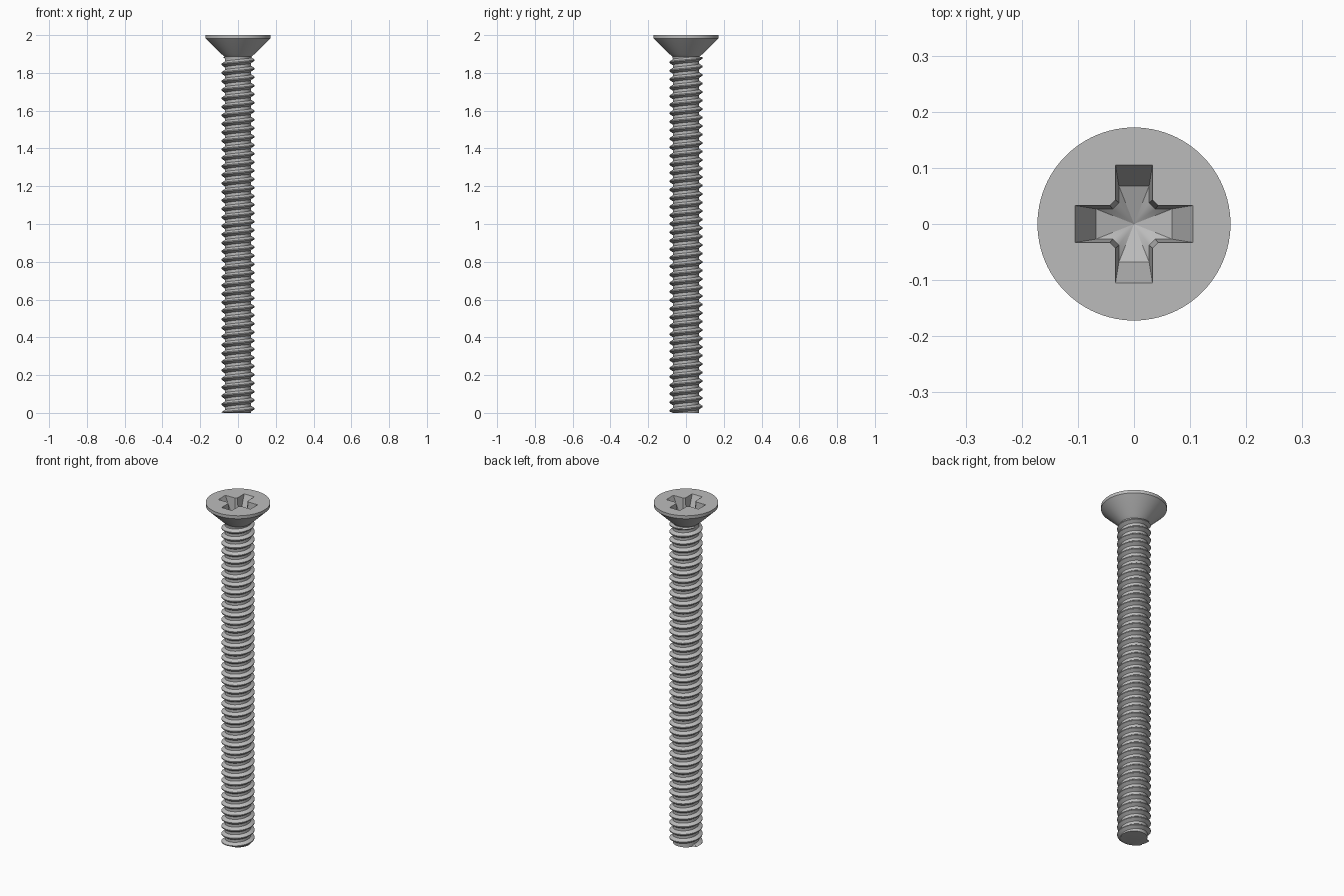
import bpy, bmesh, math

if "Cube" in bpy.data.objects:
    bpy.data.objects.remove(bpy.data.objects["Cube"], do_unlink=True)

steel = bpy.data.materials.new("grey steel")
steel.use_nodes = True
grey = (0.5, 0.5, 0.5, 1)
steel.diffuse_color = grey
steel.node_tree.nodes["Principled BSDF"].inputs["Base Color"].default_value = grey

ROOT, CREST = 0.07, 0.088
PITCH, SHANK_TOP = 0.045, 1.885


def finish(bm, name):
    bmesh.ops.recalc_face_normals(bm, faces=bm.faces)
    mesh = bpy.data.meshes.new(name)
    bm.to_mesh(mesh)
    bm.free()
    mesh.materials.append(steel)
    obj = bpy.data.objects.new(name, mesh)
    bpy.context.collection.objects.link(obj)
    return obj


def select_only(obj):
    bpy.ops.object.select_all(action='DESELECT')
    obj.select_set(True)
    bpy.context.view_layer.objects.active = obj


def stack(bm, loops):
    """Join closed loops of points into a skin; return the vertex rings."""
    rings = [[bm.verts.new(p) for p in loop] for loop in loops]
    for a, b in zip(rings, rings[1:]):
        n = len(a)
        for i in range(n):
            j = (i + 1) % n
            bm.faces.new((a[i], a[j], b[j], b[i]))
    return rings


def circle(r, z, n=96):
    return [(r * math.cos(math.tau * i / n), r * math.sin(math.tau * i / n), z)
            for i in range(n)]


def cross(length, width, corner, z):
    """Four-armed outline with chamfered inner corners."""
    points = []
    for k in range(4):
        c, s = round(math.cos(k * math.pi / 2)), round(math.sin(k * math.pi / 2))
        for x, y in ((length, -width), (length, width), (corner, width), (width, corner)):
            points.append((c * x - s * y, s * x + c * y, z))
    return points


# Countersunk head
bm = bmesh.new()
rings = stack(bm, [circle(ROOT, 1.875), circle(0.073, 1.888), circle(0.088, 1.9),
                   circle(0.172, 1.982), circle(0.172, 2.0)])
bm.faces.new(rings[0])
bm.faces.new(rings[-1])
head = finish(bm, "countersunk_head")

# Cross recess cut into the head, with a shallow conical floor
bm = bmesh.new()
rings = stack(bm, [cross(0.105, 0.033, 0.043, 2.03), cross(0.105, 0.033, 0.043, 2.0),
                   cross(0.068, 0.027, 0.038, 1.92)])
bm.faces.new(rings[0])
floor = rings[-1]
apex = bm.verts.new((0, 0, 1.895))
for i in range(len(floor)):
    bm.faces.new((floor[i - 1], floor[i], apex))
cutter = finish(bm, "recess_cutter")
cutter.hide_render = True
cut = head.modifiers.new("recess", 'BOOLEAN')
cut.operation = 'DIFFERENCE'
cut.solver = 'EXACT'
cut.object = cutter
select_only(head)
bpy.ops.object.modifier_apply(modifier=cut.name)
bpy.data.objects.remove(cutter, do_unlink=True)

# Threaded shank: a right-handed helix of one repeated tooth profile
tooth = [(0.0, ROOT), (0.17, ROOT), (0.44, CREST), (0.56, CREST), (0.83, ROOT)]
SEGMENTS = 48
turns = range(-2, int(SHANK_TOP / PITCH) + 2)
bm = bmesh.new()
columns = []
for i in range(SEGMENTS):
    a = math.tau * i / SEGMENTS
    column = []
    for t in turns:
        for offset, r in tooth:
            z = (t + offset + i / SEGMENTS) * PITCH
            if z <= 0 or z >= SHANK_TOP:
                z, r = min(max(z, 0), SHANK_TOP), ROOT
            column.append(bm.verts.new((r * math.cos(a), r * math.sin(a), z)))
    columns.append(column)
for i, here in enumerate(columns):
    last = i == SEGMENTS - 1
    there = columns[0][len(tooth):] if last else columns[i + 1]
    for k in range(len(there) - 1):
        bm.faces.new((here[k], there[k], there[k + 1], here[k + 1]))
bmesh.ops.remove_doubles(bm, verts=bm.verts, dist=0.00001)
rim = [e for e in bm.edges if e.is_boundary and all(v.co.z < 0.0001 for v in e.verts)]
bmesh.ops.contextual_create(bm, geom=rim)
shank = finish(bm, "threaded_shank")

for part in (head, shank):
    select_only(part)
    bpy.ops.object.shade_smooth_by_angle(angle=math.radians(30))
